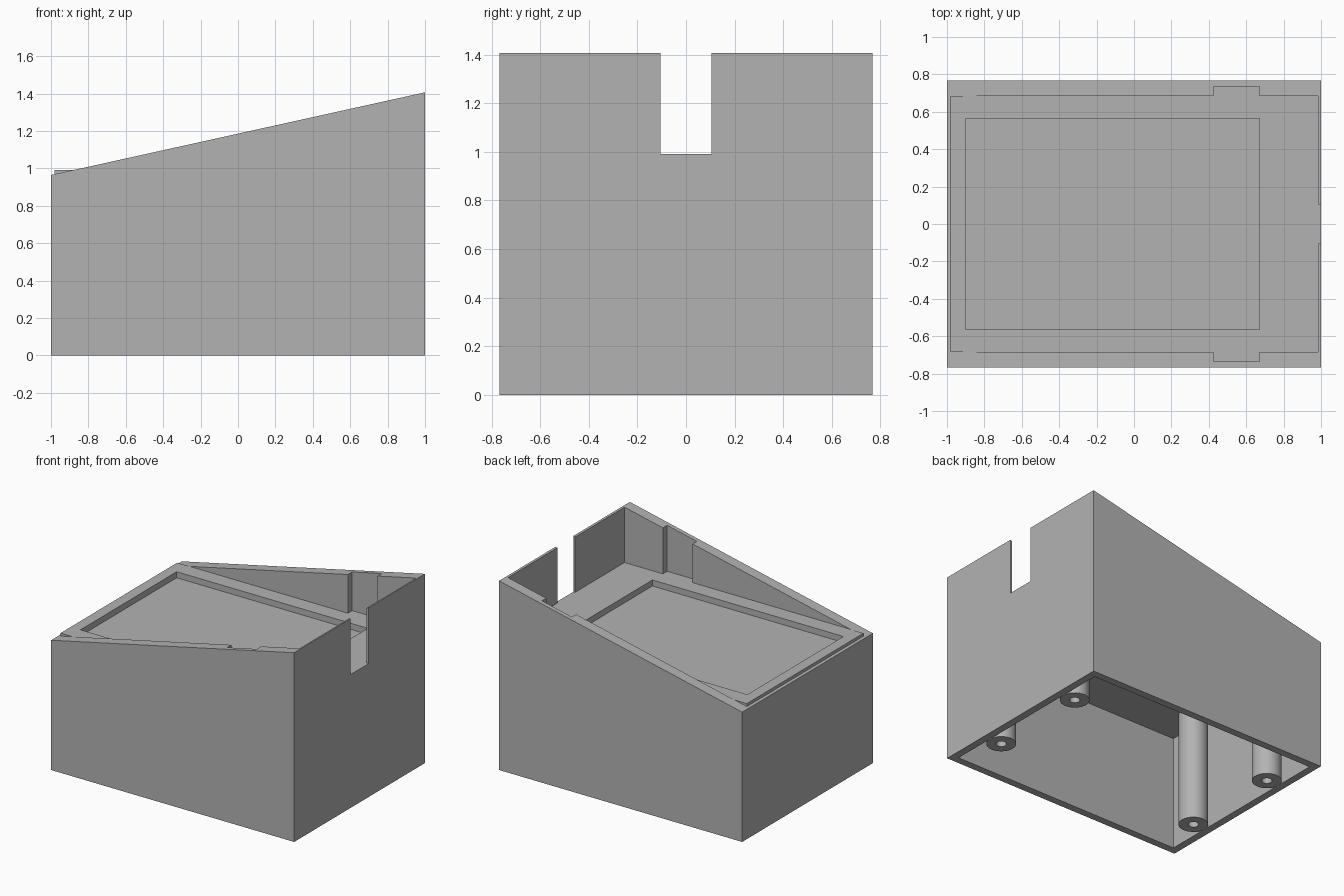
import bpy, bmesh, math
from mathutils import Vector

cube = bpy.data.objects.get("Cube")
if cube:
    bpy.data.objects.remove(cube, do_unlink=True)

grey = bpy.data.materials.new("plain grey")
grey.use_nodes = True
grey.diffuse_color = (0.45, 0.45, 0.45, 1)
grey.node_tree.nodes["Principled BSDF"].inputs["Base Color"].default_value = grey.diffuse_color


def add_object(name, bm):
    bmesh.ops.recalc_face_normals(bm, faces=bm.faces)
    mesh = bpy.data.meshes.new(name)
    bm.to_mesh(mesh)
    bm.free()
    mesh.materials.append(grey)
    obj = bpy.data.objects.new(name, mesh)
    bpy.context.collection.objects.link(obj)
    return obj


def box(name, x, y, z):
    """Box from (low, high) ranges on each axis."""
    bm = bmesh.new()
    bmesh.ops.create_cube(bm, size=1)
    for v in bm.verts:
        v.co = Vector([r[0] if c < 0 else r[1] for c, r in zip(v.co, (x, y, z))])
    return add_object(name, bm)


def cut(target, cutter):
    cutter.hide_render = True
    mod = target.modifiers.new("cut", "BOOLEAN")
    mod.operation = "DIFFERENCE"
    mod.solver = "EXACT"
    mod.object = cutter
    bpy.context.view_layer.objects.active = target
    bpy.ops.object.modifier_apply(modifier=mod.name)
    bpy.data.objects.remove(cutter, do_unlink=True)


DEPTH = 0.768     # half depth of the case
DECK = 0.992      # top of the deck
CEILING = 0.85    # underside of the deck

# Wedge-shaped case, extruded from its side profile
bm = bmesh.new()
profile = [(-1, 0), (1, 0), (1, 1.407), (-1, 0.965)]
face = bm.faces.new([bm.verts.new((x, -DEPTH, z)) for x, z in profile])
side = bmesh.ops.extrude_face_region(bm, geom=[face])
bmesh.ops.translate(bm, vec=(0, 2 * DEPTH, 0),
                    verts=[g for g in side["geom"] if isinstance(g, bmesh.types.BMVert)])
case = add_object("case_shell", bm)

# Upper opening, hollow underside, cable notch and side pockets
cut(case, box("opening", (-0.98, 0.985), (-0.685, 0.685), (CEILING, 2)))
cut(case, box("hollow", (-0.945, 0.945), (-0.713, 0.713), (-0.1, CEILING)))
cut(case, box("notch", (0.9, 1.1), (-0.105, 0.105), (DECK, 2)))
for s in (-1, 1):
    cut(case, box("pocket", (0.425, 0.67), sorted((s * 0.6, s * 0.735)), (DECK, 2)))

# Flat deck with a shallow rectangular recess
deck = box("deck", (-0.98, 0.985), (-0.685, 0.685), (CEILING, DECK))
cut(deck, box("recess", (-0.9, 0.672), (-0.565, 0.565), (DECK - 0.045, 2)))

# Screw posts under the deck, each with a blind hole
for sx, end in ((-1, "low"), (1, "high")):
    for sy, where in ((-1, "front"), (1, "back")):
        bm = bmesh.new()
        points = [(0, 0.4), (0.035, 0.4), (0.035, 0), (0.1, 0), (0.1, CEILING + 0.02)]
        verts = [bm.verts.new((r, 0, z)) for r, z in points]
        edges = [bm.edges.new(pair) for pair in zip(verts, verts[1:])]
        bmesh.ops.spin(bm, geom=verts + edges, axis=(0, 0, 1), cent=(0, 0, 0),
                       angle=math.tau, steps=48)
        bmesh.ops.remove_doubles(bm, verts=bm.verts, dist=0.0005)
        post = add_object(f"{where}_{end}_screw_post", bm)
        post.location = (sx * 0.845, sy * 0.385, 0)
        bpy.ops.object.select_all(action="DESELECT")
        post.select_set(True)
        bpy.context.view_layer.objects.active = post
        bpy.ops.object.shade_smooth_by_angle(angle=math.radians(30))
